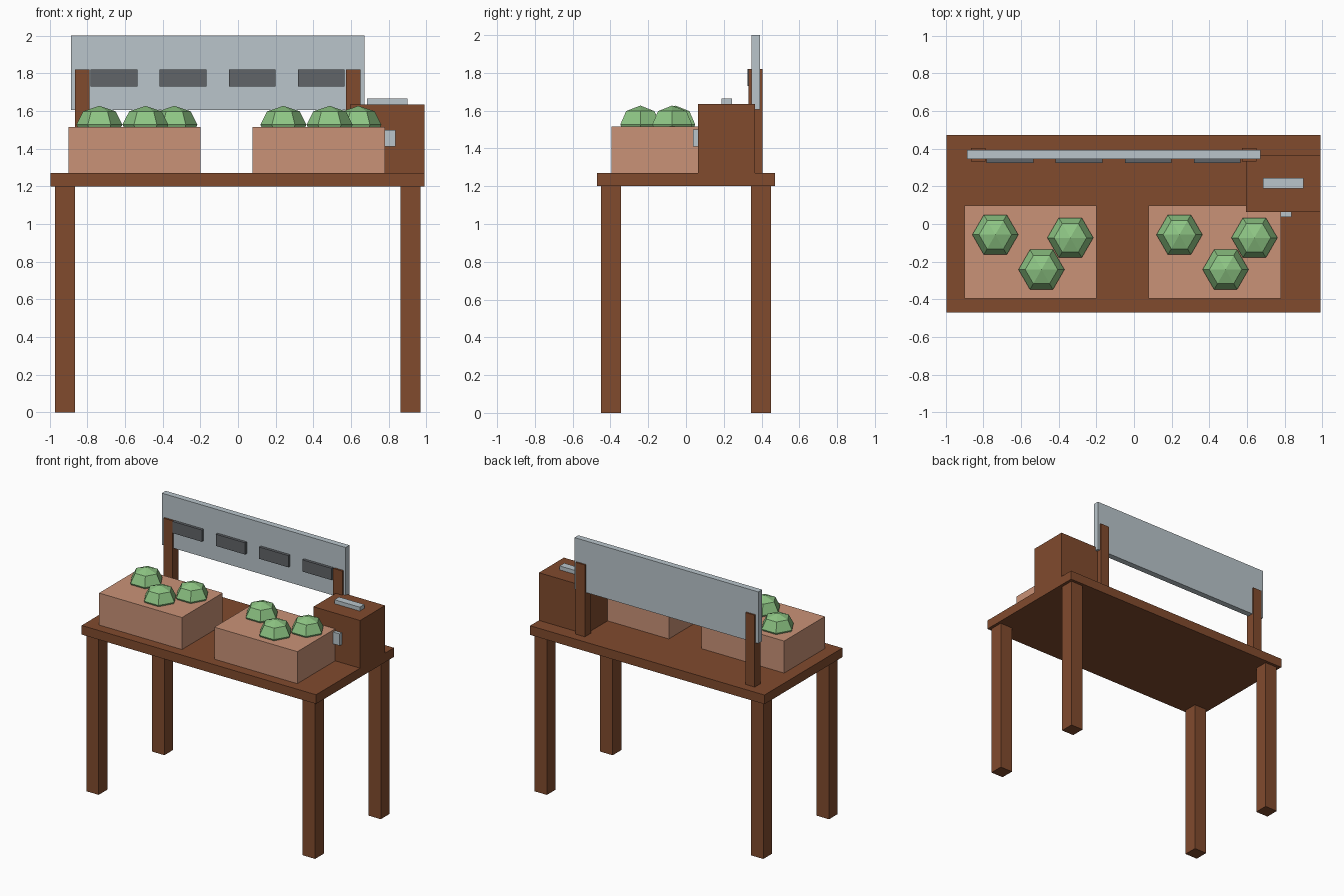
import bpy
import bmesh
from math import cos, sin, pi

old = bpy.data.objects.get("Cube")
if old:
    bpy.data.objects.remove(old, do_unlink=True)


def material(name, r, g, b):
    m = bpy.data.materials.new(name)
    m.use_nodes = True
    m.diffuse_color = (r, g, b, 1)
    m.node_tree.nodes["Principled BSDF"].inputs["Base Color"].default_value = (r, g, b, 1)
    return m


wood = material("brown wood", 0.22, 0.07, 0.027)
tan = material("tan crate", 0.59, 0.29, 0.185)
grey = material("pale grey", 0.49, 0.56, 0.60)
dark = material("dark grey", 0.12, 0.13, 0.14)
green = material("leaf green", 0.27, 0.56, 0.23)


def finish(name, bm, mat):
    bmesh.ops.recalc_face_normals(bm, faces=bm.faces)
    mesh = bpy.data.meshes.new(name)
    bm.to_mesh(mesh)
    bm.free()
    mesh.materials.append(mat)
    obj = bpy.data.objects.new(name, mesh)
    bpy.context.collection.objects.link(obj)
    return obj


def box(name, mat, x, y, z):
    """Box spanning the given (low, high) range on each axis."""
    bm = bmesh.new()
    bmesh.ops.create_cube(bm, size=1)
    for v in bm.verts:
        v.co = [lo + (hi - lo) * (c + 0.5) for c, (lo, hi) in zip(v.co, (x, y, z))]
    return finish(name, bm, mat)


def cabbage(name, x, y, z, radius=0.122, height=0.1, sides=6):
    """Squashed six-sided ball with a corner pointing along x."""
    bm = bmesh.new()
    rings = []
    for lat in (-pi / 4, 0, pi / 4):
        r = radius * cos(lat)
        rings.append([bm.verts.new((r * cos(2 * pi * i / sides),
                                    r * sin(2 * pi * i / sides),
                                    height * sin(lat))) for i in range(sides)])
    bottom = bm.verts.new((0, 0, -height))
    top = bm.verts.new((0, 0, height))
    for i in range(sides):
        j = (i + 1) % sides
        for a, b in zip(rings, rings[1:]):
            bm.faces.new((a[i], a[j], b[j], b[i]))
        bm.faces.new((rings[-1][i], rings[-1][j], top))
        bm.faces.new((rings[0][j], rings[0][i], bottom))
    finish(name, bm, green).location = (x, y, z)


# Table
box("table_top", wood, (-0.995, 0.99), (-0.47, 0.472), (1.2, 1.27))
for side, x in (("right", -0.97), ("left", 0.863)):
    for end, y in (("front", -0.45), ("back", 0.345)):
        box(f"{end}_{side}_leg", wood, (x, x + 0.105), (y, y + 0.105), (0, 1.2))

# Crates, each with three cabbages
for side, x in (("right", -0.9), ("left", 0.077)):
    box(f"{side}_crate", tan, (x, x + 0.702), (-0.395, 0.098), (1.27, 1.515))
    for i, (dx, y) in enumerate(((0.164, -0.057), (0.562, -0.073), (0.409, -0.242))):
        cabbage(f"{side}_cabbage_{i + 1}", x + dx, y, 1.527)

# Till with a pad on top and a small panel in front
box("till", wood, (0.595, 0.99), (0.063, 0.365), (1.27, 1.635))
box("till_pad", grey, (0.685, 0.9), (0.188, 0.244), (1.63, 1.665))
box("till_panel", grey, (0.78, 0.835), (0.038, 0.07), (1.41, 1.5))

# Sign board on two posts
box("sign_board", grey, (-0.887, 0.67), (0.346, 0.392), (1.605, 2.0))
for side, x in (("right", -0.865), ("left", 0.574)):
    box(f"{side}_sign_post", wood, (x, x + 0.077), (0.332, 0.404), (1.27, 1.82))
for i in range(4):
    x = -0.782 + 0.3665 * i
    box(f"sign_plate_{i + 1}", dark, (x, x + 0.248), (0.325, 0.35), (1.73, 1.82))
